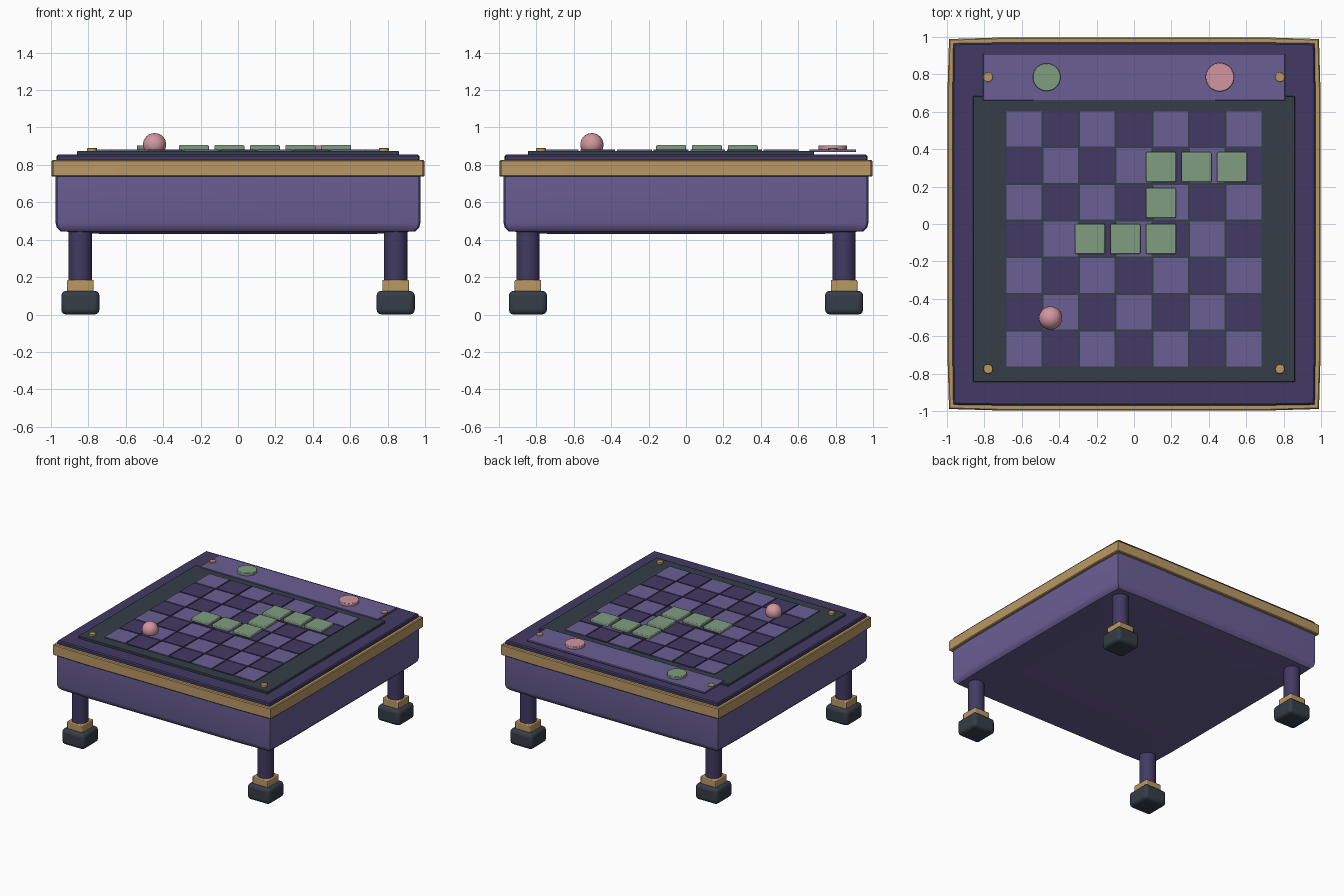
import bpy, bmesh, math

cube = bpy.data.objects.get("Cube")
if cube:
    bpy.data.objects.remove(cube, do_unlink=True)


def material(name, hex_code):
    def linear(v):
        return v / 12.92 if v <= 0.04045 else ((v + 0.055) / 1.055) ** 2.4
    col = [linear(int(hex_code[i:i + 2], 16) / 255) for i in (0, 2, 4)] + [1.0]
    mat = bpy.data.materials.new(name)
    mat.use_nodes = True
    mat.diffuse_color = col
    bsdf = next(n for n in mat.node_tree.nodes if n.type == 'BSDF_PRINCIPLED')
    bsdf.inputs["Base Color"].default_value = col
    return mat


VIOLET = material("violet", "6A5F95")
DARK = material("dark violet", "423A63")
SLATE = material("slate", "353D47")
GOLD = material("brass", "BA9864")
GREEN = material("sage green", "819D80")
PINK = material("rose pink", "D196A0")


def finish(bm, name, mat, loc=(0, 0, 0), bevel=0.0, segments=2):
    bmesh.ops.recalc_face_normals(bm, faces=bm.faces)
    mesh = bpy.data.meshes.new(name)
    bm.to_mesh(mesh)
    bm.free()
    mesh.materials.append(mat)
    obj = bpy.data.objects.new(name, mesh)
    obj.location = loc
    bpy.context.collection.objects.link(obj)
    if bevel:
        mod = obj.modifiers.new("Bevel", 'BEVEL')
        mod.width = bevel
        mod.segments = segments
    bpy.ops.object.select_all(action='DESELECT')
    obj.select_set(True)
    bpy.context.view_layer.objects.active = obj
    bpy.ops.object.shade_smooth_by_angle(angle=math.radians(35))
    return obj


def box(name, mat, x, y, z0, z1, sx, sy, bevel=0.0, segments=2):
    bm = bmesh.new()
    bmesh.ops.create_cube(bm, size=1)
    bmesh.ops.scale(bm, vec=(sx, sy, z1 - z0), verts=bm.verts)
    return finish(bm, name, mat, (x, y, (z0 + z1) / 2), bevel, segments)


def cylinder(name, mat, x, y, z0, z1, r, sides=32, bevel=0.0):
    bm = bmesh.new()
    bmesh.ops.create_cone(bm, cap_ends=True, segments=sides,
                          radius1=r, radius2=r, depth=z1 - z0)
    return finish(bm, name, mat, (x, y, (z0 + z1) / 2), bevel, 2)


def bowed_slab(name, mat, half, rings, bow=0.008):
    """Square slab with gently bowed sides; rings are (height, inset)."""
    bm = bmesh.new()
    loops = []
    for z, inset in rings:
        h = half - inset
        side = [(-h + bow, -h + bow), (-0.72 * h, -h), (0.72 * h, -h)]
        loop = []
        for k in range(4):
            c, s = round(math.cos(k * math.pi / 2)), round(math.sin(k * math.pi / 2))
            loop += [bm.verts.new((c * x - s * y, s * x + c * y, z)) for x, y in side]
        loops.append(loop)
    for a, b in zip(loops, loops[1:]):
        for i in range(12):
            j = (i + 1) % 12
            bm.faces.new((a[i], a[j], b[j], b[i]))
    bm.faces.new(loops[0][::-1])
    bm.faces.new(loops[-1])
    return finish(bm, name, mat)


# Table body, brass rim and top
bowed_slab("table_body", VIOLET, 0.975,
           [(0.43, 0.26), (0.445, 0.025), (0.465, 0.006), (0.49, 0), (0.745, 0)])
bowed_slab("brass_rim", GOLD, 0.997,
           [(0.737, 0.006), (0.743, 0), (0.82, 0), (0.827, 0.006)])
bowed_slab("table_top", DARK, 0.97, [(0.80, 0), (0.847, 0), (0.855, 0.008)], 0.004)

# Legs with collars and feet
for fy, depth in ((-0.845, "front"), (0.845, "back")):
    for fx, side in ((0.843, "left"), (-0.843, "right")):
        tag = f"{depth}_{side}"
        cylinder(f"{tag}_leg", DARK, fx, fy, 0.15, 0.45, 0.062)
        box(f"{tag}_collar", GOLD, fx, fy, 0.12, 0.185, 0.142, 0.142, 0.006)
        box(f"{tag}_foot", SLATE, fx, fy, 0.0, 0.127, 0.204, 0.204, 0.026, 3)

# Playing board and its chequered tiles
BOARD_Y = -0.08
box("board", SLATE, 0, BOARD_Y, 0.85, 0.874, 1.72, 1.53, 0.004)
PITCH = 0.196
for row in range(7):
    for col in range(7):
        box(f"tile_{row + 1}_{col + 1}", DARK if (row + col) % 2 else VIOLET,
            (col - 3) * PITCH, BOARD_Y + (row - 3) * PITCH, 0.868, 0.881, 0.186, 0.186)

# Row of raised path blocks
path = [(-2, 0), (-1, 0), (0, 0), (0, 1), (0, 2), (1, 2), (2, 2)]
for n, (i, j) in enumerate(path):
    box(f"path_block_{n + 1}", GREEN, 0.144 + i * 0.19, BOARD_Y + j * 0.192,
        0.878, 0.906, 0.16, 0.16, 0.006)

# Control strip with two buttons
box("control_strip", VIOLET, 0, 0.785, 0.868, 0.883, 1.615, 0.25, 0.003)
cylinder("green_button", GREEN, -0.467, 0.785, 0.88, 0.905, 0.074, 40, 0.004)
cylinder("pink_button", PINK, 0.459, 0.785, 0.88, 0.905, 0.076, 40, 0.004)

# Brass studs at the corners
for sy in (-0.775, 0.785):
    for sx in (-0.78, 0.78):
        cylinder("corner_stud", GOLD, sx, sy, 0.868, 0.89, 0.026, 12, 0.003)

# Playing ball
bm = bmesh.new()
bmesh.ops.create_uvsphere(bm, u_segments=32, v_segments=16, radius=0.062)
finish(bm, "ball", PINK, (-0.446, -0.503, 0.908))
